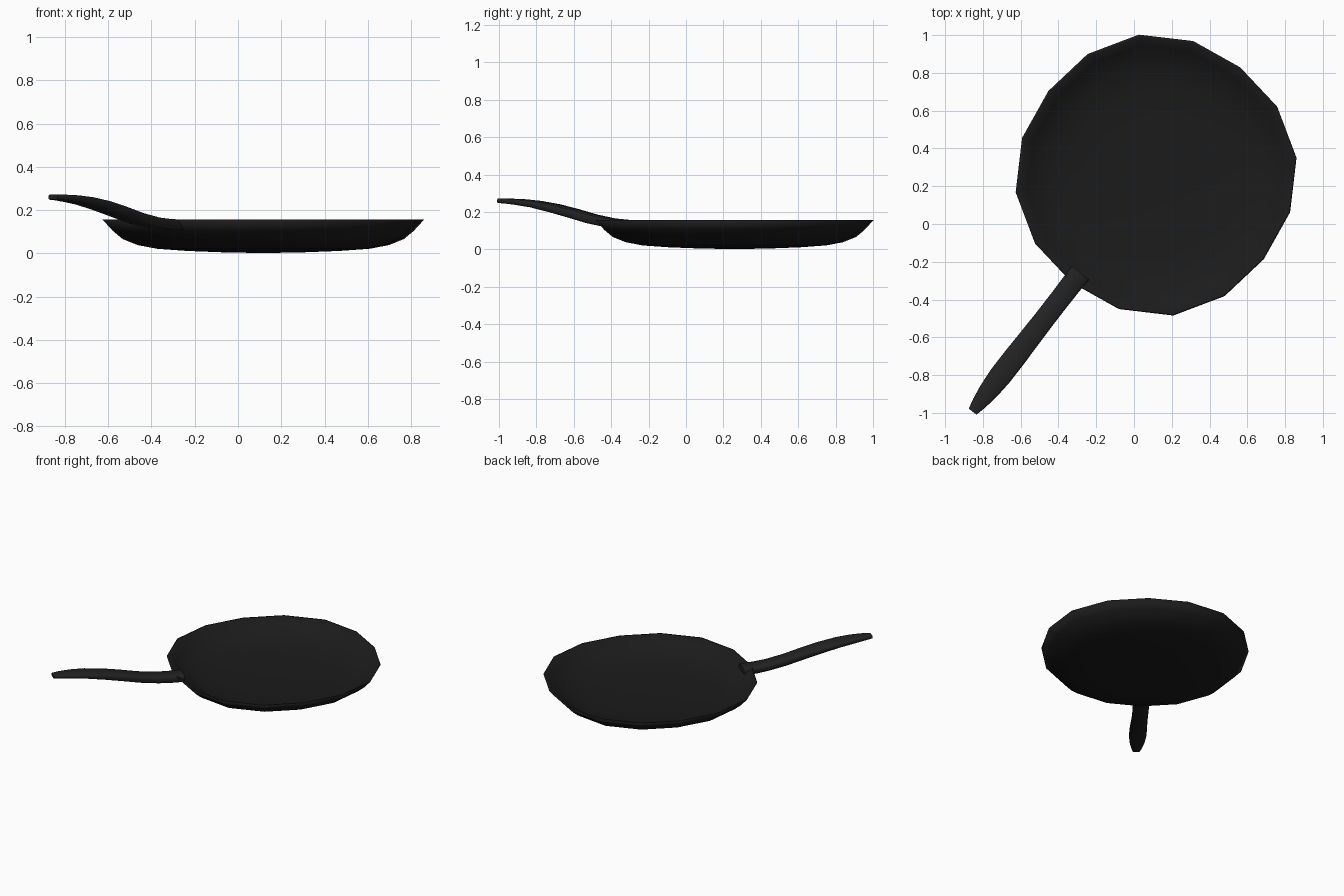
import bpy, bmesh, math
from mathutils import Vector

if "Cube" in bpy.data.objects:
    bpy.data.objects.remove(bpy.data.objects["Cube"])

CENTRE = Vector((0.117, 0.259, 0))
SIDES = 16
START = math.radians(7)
HANDLE_ANGLE = math.radians(232.2)


def finish(name, bm, angle, shade):
    bmesh.ops.recalc_face_normals(bm, faces=bm.faces)
    mesh = bpy.data.meshes.new(name)
    bm.to_mesh(mesh)
    bm.free()
    mat = bpy.data.materials.new(name + "_iron")
    mat.diffuse_color = (shade, shade, shade, 1)
    mat.use_nodes = True
    mat.node_tree.nodes["Principled BSDF"].inputs["Base Color"].default_value = mat.diffuse_color
    mesh.materials.append(mat)
    ob = bpy.data.objects.new(name, mesh)
    bpy.context.collection.objects.link(ob)
    bpy.ops.object.select_all(action='DESELECT')
    ob.select_set(True)
    bpy.context.view_layer.objects.active = ob
    bpy.ops.object.shade_smooth_by_angle(angle=math.radians(angle))
    return ob


def bridge(bm, rings):
    for a, b in zip(rings, rings[1:]):
        n = len(a)
        for i in range(n):
            bm.faces.new((a[i], a[(i + 1) % n], b[(i + 1) % n], b[i]))
    bm.faces.new(rings[0])
    bm.faces.new(rings[-1])


# Pan bowl: dished shell, outside from the base up, then inside back down.
# The outline is very slightly squared, narrower on its four diagonals.
outer = [(0.05, 0.002), (0.20, 0.005), (0.355, 0.011), (0.495, 0.021), (0.585, 0.038),
         (0.655, 0.066), (0.70, 0.103), (0.749, 0.156)]
inner = [(0.738, 0.156), (0.69, 0.122), (0.64, 0.092), (0.57, 0.067),
         (0.48, 0.051), (0.35, 0.042), (0.20, 0.037), (0.05, 0.034)]
bm = bmesh.new()
rings = []
for r, z in outer + inner:
    ring = []
    for i in range(SIDES):
        a = i * math.tau / SIDES
        rr = r * (0.983 + 0.017 * math.cos(4 * a))
        ring.append(bm.verts.new(CENTRE + Vector((
            rr * math.cos(START + a), rr * math.sin(START + a), z))))
    rings.append(ring)
bridge(bm, rings)
finish("pan_bowl", bm, 180, 0.011)

# Handle: softened rectangular section swept along a rising S curve
# (distance from pan centre, half width, bottom z, top z)
stations = [(0.655, 0.058, 0.106, 0.156), (0.75, 0.056, 0.110, 0.158),
            (0.84, 0.055, 0.119, 0.165), (0.964, 0.055, 0.140, 0.186),
            (1.09, 0.057, 0.170, 0.215), (1.22, 0.060, 0.200, 0.241),
            (1.345, 0.060, 0.225, 0.259), (1.45, 0.052, 0.238, 0.268),
            (1.53, 0.039, 0.245, 0.271), (1.585, 0.026, 0.248, 0.271)]
section = [(-1, -0.6), (-0.85, -1), (0.85, -1), (1, -0.6),
           (1, 0.6), (0.85, 1), (-0.85, 1), (-1, 0.6)]
along = Vector((math.cos(HANDLE_ANGLE), math.sin(HANDLE_ANGLE), 0))
across = Vector((-along.y, along.x, 0))
bm = bmesh.new()
rings = []
for d, w, lo, hi in stations:
    rings.append([bm.verts.new(CENTRE + along * d + across * (u * w)
                  + Vector((0, 0, (lo + hi) / 2 + v * (hi - lo) / 2)))
                  for u, v in section])
bridge(bm, rings)
finish("handle", bm, 60, 0.016)
